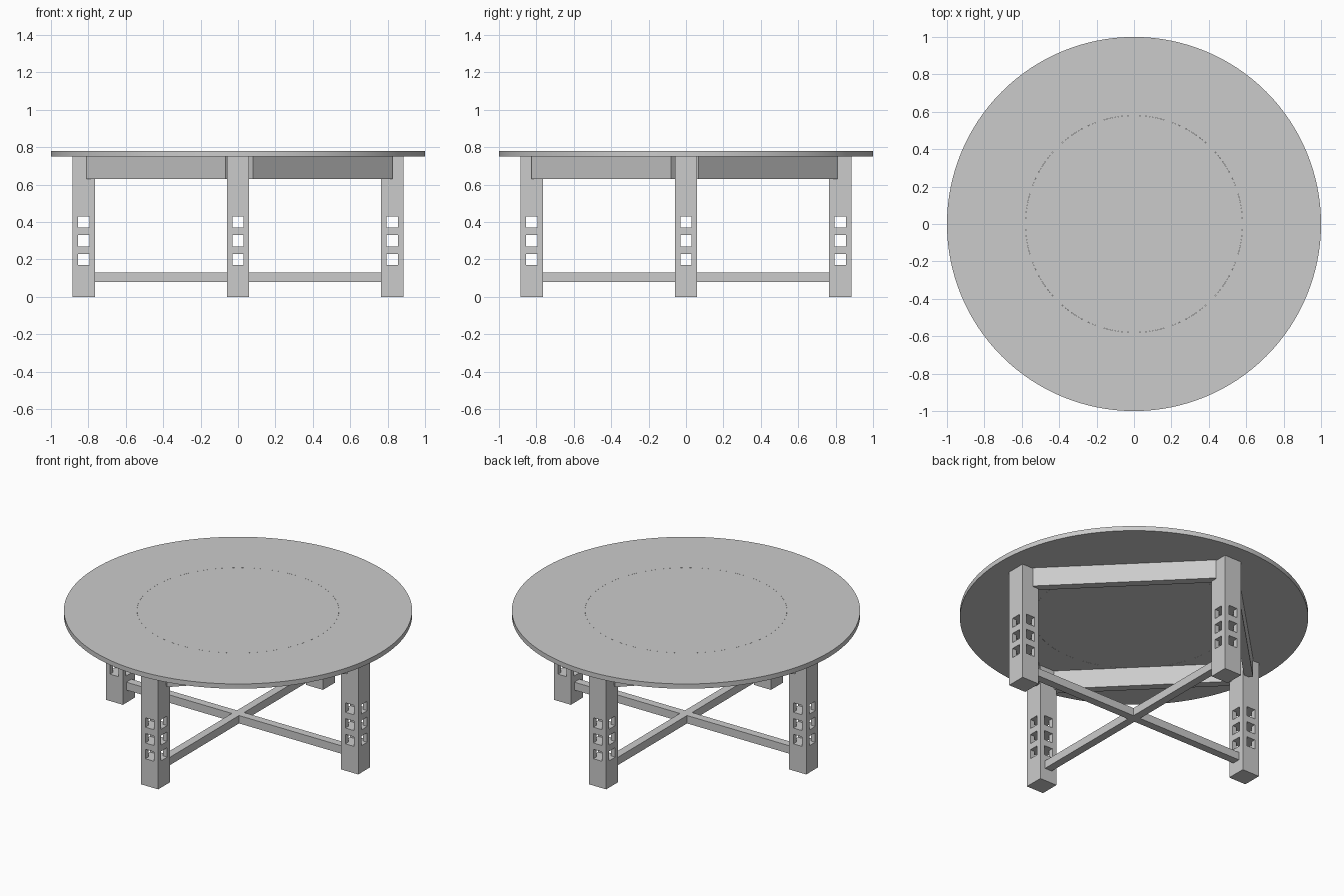
import bpy, bmesh, math
from mathutils import Matrix, Vector

cube = bpy.data.objects.get("Cube")
if cube:
    bpy.data.objects.remove(cube, do_unlink=True)

grey = bpy.data.materials.new("plain_grey")
grey.use_nodes = True
grey.diffuse_color = (0.6, 0.6, 0.6, 1)
grey.node_tree.nodes["Principled BSDF"].inputs["Base Color"].default_value = grey.diffuse_color


def make_object(name, bm):
    bmesh.ops.recalc_face_normals(bm, faces=bm.faces)
    mesh = bpy.data.meshes.new(name)
    bm.to_mesh(mesh)
    bm.free()
    mesh.materials.append(grey)
    obj = bpy.data.objects.new(name, mesh)
    bpy.context.collection.objects.link(obj)
    return obj


def add_box(bm, center, size, turn=0):
    matrix = (Matrix.Rotation(turn, 4, 'Z') @ Matrix.Translation(center)
              @ Matrix.Diagonal((*size, 1)))
    bmesh.ops.create_cube(bm, size=1, matrix=matrix)


def box(name, center, size, turn=0):
    bm = bmesh.new()
    add_box(bm, center, size, turn)
    return make_object(name, bm)


def lathe(name, profile, closed, segments=128):
    """Spin (radius, z) points around the vertical axis."""
    bm = bmesh.new()
    verts = [bm.verts.new((r, 0, z)) for r, z in profile]
    edges = [bm.edges.new(pair) for pair in zip(verts, verts[1:])]
    if closed:
        edges.append(bm.edges.new((verts[-1], verts[0])))
    bmesh.ops.spin(bm, geom=verts + edges, axis=(0, 0, 1), cent=(0, 0, 0),
                   angle=math.tau, steps=segments)
    bmesh.ops.remove_doubles(bm, verts=bm.verts, dist=1e-5)
    obj = make_object(name, bm)
    bpy.ops.object.select_all(action='DESELECT')
    obj.select_set(True)
    bpy.context.view_layer.objects.active = obj
    bpy.ops.object.shade_smooth_by_angle(angle=math.radians(30))
    return obj


# Round top: an outer ring with a flush centre disc
TOP, UNDER, SEAM = 0.78, 0.75, 0.58
lathe("tabletop_ring", [(SEAM, UNDER), (1, UNDER), (1, TOP), (SEAM, TOP)], True)
INNER = SEAM - 0.0005
lathe("tabletop_center", [(0, UNDER), (INNER, UNDER), (INNER, TOP), (0, TOP)], False)

# Leg with three square windows cut through in both directions
LEG, REACH, HOLE = 0.12, 0.825, 0.06
leg = box("leg_1", (0, 0, UNDER / 2), (LEG, LEG, UNDER))
cutters = []
for size in ((1, HOLE, HOLE), (HOLE, 1, HOLE)):
    bm = bmesh.new()
    for z in (0.2, 0.3, 0.4):
        add_box(bm, (0, 0, z), size)
    cutter = make_object("window_cutter", bm)
    cutter.hide_render = True
    cutters.append(cutter)
    cut = leg.modifiers.new("windows", 'BOOLEAN')
    cut.object, cut.operation, cut.solver = cutter, 'DIFFERENCE', 'EXACT'
bpy.context.view_layer.update()
leg_mesh = bpy.data.meshes.new_from_object(
    leg.evaluated_get(bpy.context.evaluated_depsgraph_get()))
leg.modifiers.clear()
leg.data = leg_mesh
for cutter in cutters:
    bpy.data.objects.remove(cutter, do_unlink=True)

# Four legs, one on each axis
for i in range(4):
    obj = leg if i == 0 else bpy.data.objects.new(f"leg_{i + 1}", leg_mesh)
    if i:
        bpy.context.collection.objects.link(obj)
    obj.location = Matrix.Rotation(i * math.pi / 2, 3, 'Z') @ Vector((REACH, 0, 0))

# Aprons running diagonally between the legs, one pair set slightly wider
THICK, LENGTH, DROP = 0.05, 1.054, 0.12
for i in range(4):
    outer = 0.62 if i % 2 == 0 else 0.64
    box(f"apron_{i + 1}", (outer - THICK / 2, 0, UNDER - DROP / 2),
        (THICK, LENGTH, DROP), math.pi / 4 + i * math.pi / 2)

# Crossed stretchers: one full bar and two half bars meeting it
BAR, END = 0.05, REACH - LEG / 2
HEIGHT = 0.105
box("long_stretcher", (0, 0, HEIGHT), (2 * END, BAR, BAR))
half = END - BAR / 2
for side, name in ((-1, "front_stretcher"), (1, "back_stretcher")):
    box(name, (0, side * (END + BAR / 2) / 2, HEIGHT), (BAR, half, BAR))
